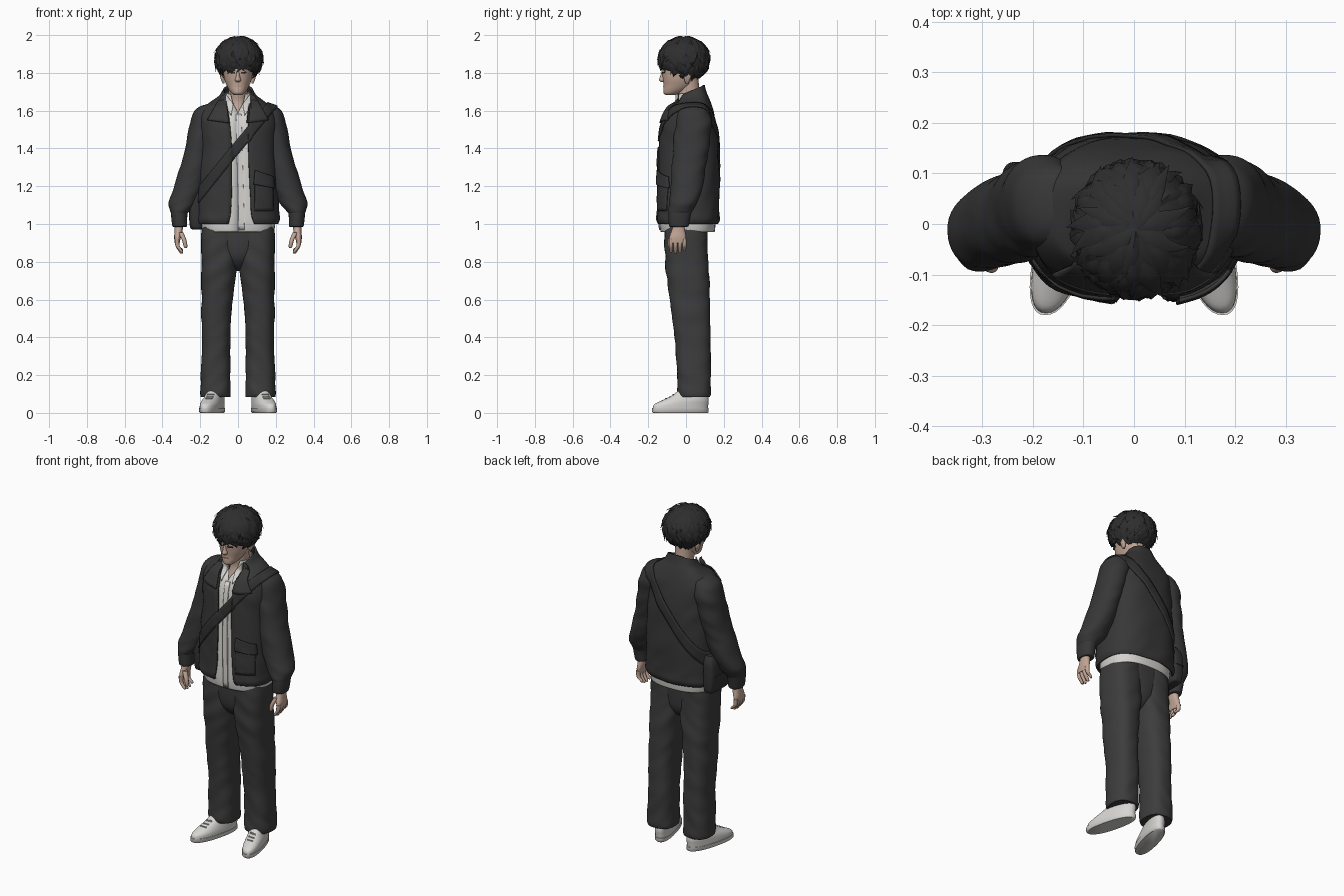
import bpy, bmesh, math, random
from mathutils import Vector, noise
from mathutils.bvhtree import BVHTree

if "Cube" in bpy.data.objects:
    bpy.data.objects.remove(bpy.data.objects["Cube"])

random.seed(4)


def material(name, r, g, b):
    m = bpy.data.materials.new(name)
    m.diffuse_color = (r, g, b, 1)
    m.use_nodes = True
    m.node_tree.nodes["Principled BSDF"].inputs["Base Color"].default_value = m.diffuse_color
    return m


JACKET = material("charcoal jacket", .038, .038, .038)
TROUSER = material("dark grey trousers", .046, .046, .047)
HAIR = material("black hair", .027, .027, .028)
BAG = material("black bag", .031, .031, .032)
SHIRT = material("off white shirt", .66, .65, .62)
SKIN = material("skin", .54, .38, .305)
LIP = material("lips", .42, .25, .21)
SHOE = material("white shoes", .68, .67, .65)
LACE = material("grey laces", .45, .45, .44)


def make(name, verts, faces, mat, mirror=False, thick=0, angle=50, fix=True):
    me = bpy.data.meshes.new(name)
    me.from_pydata([tuple(v) for v in verts], [], faces)
    if fix:
        bm = bmesh.new()
        bm.from_mesh(me)
        bmesh.ops.recalc_face_normals(bm, faces=bm.faces)
        bm.to_mesh(me)
        bm.free()
    me.materials.append(mat)
    me.shade_smooth()
    me.set_sharp_from_angle(angle=math.radians(angle))
    ob = bpy.data.objects.new(name, me)
    bpy.context.collection.objects.link(ob)
    if thick:
        s = ob.modifiers.new("thickness", 'SOLIDIFY')
        s.thickness, s.offset = thick, -1
    if mirror:
        ob.modifiers.new("mirror", 'MIRROR')
    return ob


def smooth_rings(rings, steps):
    out = []
    for i in range(len(rings) - 1):
        a, b, c, d = (rings[max(0, min(len(rings) - 1, i + k))] for k in (-1, 0, 1, 2))
        for s in range(steps):
            t = s / steps
            out.append([.5 * (2 * q + (r - p) * t + (2 * p - 5 * q + 4 * r - u) * t * t
                              + (3 * q - p - 3 * r + u) * t ** 3) for p, q, r, u in zip(a, b, c, d)])
    return out + [list(rings[-1])]


# Ring: z, centre x, half width, front y, back y, tilt, then optional front opening left and right
def loft(name, rings, mat, n=2.3, seg=40, steps=4, wrinkle=0, shear=0, **kw):
    rings = [r if len(r) > 5 else tuple(r) + (0,) for r in rings]
    is_open = len(rings[0]) > 6
    rings = smooth_rings(rings, steps) if steps > 1 else rings
    cols = seg + 1 if is_open else seg
    verts, faces = [], []
    for r in rings:
        z, cx, rx, yf, yb, tilt = r[:6]
        cy, ry = (yf + yb) / 2, (yb - yf) / 2
        a0, a1 = 0, 2 * math.pi
        if is_open:
            left, right = (min(1, max(0, g) / rx) ** (n / 2) for g in (-r[6], r[7]))
            a0, a1 = -math.acos(right), math.pi + math.acos(left)
        for j in range(cols):
            a = a0 + (a1 - a0) * j / seg
            c, s = math.cos(a), math.sin(a)
            dx = rx * math.copysign(abs(c) ** (2 / n), c)
            dy = ry * math.copysign(abs(s) ** (2 / n), s)
            f = 1 + wrinkle * noise.noise(Vector(((cx + dx) * 8, (cy + dy) * 8, z * 15 + dx * 12)))
            x, y = cx + dx * f, cy + dy * f
            verts.append((x - y * shear, y, z + tilt * dy))
    for i in range(len(rings) - 1):
        for j in range(seg):
            k = (j + 1) % cols
            faces.append((i * cols + j, i * cols + k, (i + 1) * cols + k, (i + 1) * cols + j))
    if not is_open:
        faces += [tuple(range(cols))[::-1], tuple(range(len(verts) - cols, len(verts)))]
    return make(name, verts, faces, mat, fix=not is_open, **kw)


def tree(*obs):
    vs, fs = [], []
    for o in obs:
        base = len(vs)
        vs += [v.co.copy() for v in o.data.vertices]
        fs += [[base + i for i in p.vertices] for p in o.data.polygons]
    return BVHTree.FromPolygons(vs, fs)


# Thin plate laid on the front of a surface; corners are x, z pairs
def patch(name, corners, bvh, mat, lift=.006, thick=.008, ymax=0, n=10, **kw):
    a, b, c, d = (Vector(p) for p in corners)
    verts, faces = [], []
    for i in range(n + 1):
        for j in range(n + 1):
            p = a.lerp(b, j / n).lerp(d.lerp(c, j / n), i / n)
            hit = bvh.ray_cast(Vector((p.x, -1, p.y)), Vector((0, 1, 0)))[0]
            verts.append((p.x, (min(hit.y, ymax) if hit else ymax) - lift, p.y))
    for i in range(n):
        for j in range(n):
            k = i * (n + 1) + j
            faces.append((k, k + 1, k + n + 2, k + n + 1))
    ob = make(name, verts, faces, mat, fix=False, thick=thick, **kw)
    ob.modifiers["thickness"].offset = 0
    return ob


# Shoes
loft("shoe_sole", [(0, .13, .048, -.175, .115), (.006, .13, .053, -.18, .12), (.025, .13, .054, -.18, .12)],
     SHOE, n=2.3, steps=1, shear=.25, mirror=True)
loft("shoe_upper", [(.025, .13, .051, -.176, .116), (.045, .13, .051, -.168, .118), (.065, .13, .049, -.13, .12),
                    (.085, .128, .045, -.088, .118), (.11, .126, .042, -.05, .115), (.135, .126, .039, -.03, .11)],
     SHOE, n=2.3, shear=.25, mirror=True)
for y, z in ((-.108, .073), (-.088, .083), (-.068, .096)):
    loft("shoelace", [(z - .006, .128, .02, y - .004, y + .007), (z + .005, .128, .018, y - .002, y + .007)],
         LACE, steps=1, seg=12, shear=.25, mirror=True)

# Trousers
loft("trouser_leg", [(.085, .118, .077, -.042, .126), (.11, .118, .08, -.048, .132), (.2, .118, .078, -.046, .131),
                     (.35, .117, .075, -.055, .13), (.5, .114, .079, -.072, .128), (.65, .107, .086, -.092, .126),
                     (.78, .1, .096, -.108, .12), (.9, .097, .099, -.114, .113), (1.0, .094, .095, -.112, .113)],
     TROUSER, n=2.5, steps=7, wrinkle=.06, mirror=True)
loft("trouser_seat", [(.752, 0, .02, -.02, .04), (.775, 0, .05, -.06, .075), (.82, 0, .09, -.096, .1),
                      (.88, 0, .12, -.109, .108), (.95, 0, .15, -.112, .112), (1.03, 0, .16, -.112, .115)],
     TROUSER, n=2.5)

# Head and neck
head = loft("head", [(1.682, 0, .02, -.106, -.06), (1.692, 0, .034, -.118, -.03), (1.71, 0, .048, -.12, .01),
                     (1.735, 0, .061, -.119, .04), (1.77, 0, .073, -.123, .06), (1.82, 0, .08, -.128, .085),
                     (1.88, 0, .085, -.12, .1), (1.94, 0, .07, -.1, .09)], SKIN, n=2.1, steps=5)
neck = loft("neck", [(1.57, 0, .062, -.064, .1), (1.64, 0, .053, -.038, .085), (1.70, 0, .05, -.045, .072),
                     (1.78, 0, .052, -.05, .065)], SKIN, n=2)
loft("nose", [(1.751, 0, .009, -.132, -.1), (1.762, 0, .016, -.143, -.1), (1.78, 0, .011, -.137, -.1),
              (1.815, 0, .008, -.128, -.1)], SKIN, n=2, seg=16)
ear = loft("ear", [(1.745, .076, .005, -.002, .012), (1.76, .08, .009, -.008, .02), (1.785, .084, .011, -.012, .028),
                   (1.805, .084, .008, -.006, .022)], SKIN, seg=16, mirror=True)
hb = tree(head)
patch("eye", [(.018, 1.797), (.045, 1.799), (.043, 1.806), (.02, 1.805)], hb, HAIR, .002, .004, n=4, mirror=True)
patch("mouth", [(-.02, 1.725), (.02, 1.725), (.018, 1.729), (-.018, 1.729)], hb, LIP, .001, .004, n=6)

# Hair cap with a hairline that drops toward the nape
HC, HR = Vector((.004, -.01, 1.872)), Vector((.124, .134, .118))


def hairline(phi):
    back = .5 - .5 * math.cos(phi)
    return math.radians(115 + 43 * back)


def scalp(th, phi, f=1):
    v = Vector((math.sin(th) * math.sin(phi) * HR.x, -math.sin(th) * math.cos(phi) * HR.y, math.cos(th) * HR.z))
    p = HC + v * f
    p.z = min(p.z, 2.0)
    return p


NS, NR = 48, 14
verts = [scalp((i + .02) / NR * hairline(math.tau * j / NS), math.tau * j / NS) for i in range(NR + 1) for j in range(NS)]
faces = [(i * NS + j, i * NS + (j + 1) % NS, (i + 1) * NS + (j + 1) % NS, (i + 1) * NS + j)
         for i in range(NR) for j in range(NS)]
verts.append(Vector((0, 0, 1.82)))
faces += [(NR * NS + j, NR * NS + (j + 1) % NS, len(verts) - 1) for j in range(NS)] + [tuple(range(NS))]
make("hair_cap", verts, faces, HAIR)

# Overlapping pointed locks combed outward from the crown
verts, faces = [], []
for start, count, length in ((8, 11, 55), (32, 17, 48), (55, 22, 42), (78, 26, 36), (100, 28, 32), (122, 26, 28)):
    for k in range(count):
        phi = math.tau * (k + random.uniform(-.4, .4)) / count
        t0 = math.radians(start + random.uniform(-10, 10))
        t1 = min(t0 + math.radians(length), hairline(phi) + math.radians(random.uniform(2, 12)))
        if t1 - t0 < .2:
            continue
        twist, w, curl = random.uniform(-.35, .35), random.uniform(.014, .023), random.uniform(.02, .17)
        curl *= .6 + .4 * abs(math.sin(phi))
        base = len(verts)
        for s in range(6):
            t = s / 5
            th, ph, f = t0 + (t1 - t0) * t, phi + twist * t * t, 1 + curl * t ** 3
            side = Vector((math.cos(ph), math.sin(ph), 0)) * w * (.35 + 1.6 * t if t < .4 else 1.65 * (1 - t))
            p = scalp(th, ph, f)
            verts += [p - side, scalp(th, ph, f + .085 * (1 - t) * min(1, t * 5)), p + side]
        for s in range(5):
            for j in range(3):
                a, b = base + s * 3 + j, base + s * 3 + (j + 1) % 3
                faces.append((a, b, b + 3, a + 3))
make("hair_locks", verts, faces, HAIR)

# Shirt, closed down the front and opening at the throat
shirt = loft("shirt", [(.958, 0, .19, -.134, .152, 0, 0, 0), (1.02, 0, .198, -.14, .157, 0, 0, 0),
                       (1.2, 0, .192, -.136, .157, 0, 0, 0), (1.4, 0, .18, -.128, .15, 0, 0, 0),
                       (1.52, 0, .18, -.116, .138, 0, 0, 0), (1.585, 0, .165, -.094, .125, 0, 0, 0),
                       (1.63, 0, .11, -.068, .105, .15, -.014, .014), (1.66, 0, .076, -.054, .09, .25, -.028, .028),
                       (1.694, 0, .066, -.047, .08, .1, -.04, .04)], SHIRT, n=2.5, thick=.004)
sb = tree(shirt, neck)
patch("shirt_placket", [(.004, .968), (.034, .968), (.018, 1.58), (-.01, 1.58)], sb, SHIRT, .004, .006, n=24)

# Jacket shell with an open front and standing collar
jacket = loft("jacket", [(1.0, 0, .214, -.15, .166, 0, -.05, .085), (1.025, 0, .222, -.158, .177, 0, -.045, .078),
                         (1.07, 0, .218, -.156, .176, 0, -.038, .07), (1.2, 0, .212, -.153, .178, 0, -.033, .063),
                         (1.4, 0, .202, -.146, .172, 0, -.033, .055), (1.52, 0, .204, -.134, .16, 0, -.042, .055),
                         (1.58, 0, .203, -.112, .15, 0, -.05, .06), (1.62, 0, .18, -.09, .138, 0, -.056, .064),
                         (1.65, 0, .138, -.066, .122, .15, -.06, .066), (1.673, 0, .102, -.05, .11, .3, -.06, .066),
                         (1.708, 0, .08, -.035, .1, .42, -.06, .064)],
              JACKET, n=2.5, seg=56, steps=5, wrinkle=.035, thick=.01)
jb = tree(jacket, shirt, neck)
for s in (-1, 1):
    patch("jacket_lapel", [(s * .048, 1.535), (s * .162, 1.55), (s * .09, 1.675), (s * .066, 1.69)],
          jb, JACKET, .01, .008, ymax=-.03)
    patch("shirt_collar", [(s * .036, 1.575), (s * .066, 1.62), (s * .066, 1.69), (s * .024, 1.635)],
          sb, SHIRT, .008, .006, ymax=-.045)
patch("pocket_pouch", [(.088, 1.07), (.185, 1.07), (.185, 1.24), (.09, 1.26)], jb, JACKET, .003, .006)
patch("pocket_flap", [(.083, 1.21), (.192, 1.19), (.188, 1.25), (.09, 1.285)], jb, JACKET, .01)

# Sleeves and cuffs
sleeve = loft("sleeve", [(1.055, .311, .042, -.088, .026), (1.075, .308, .055, -.092, .038), (1.12, .29, .076, -.09, .066),
                         (1.19, .264, .08, -.085, .086), (1.28, .235, .078, -.075, .103), (1.38, .212, .073, -.067, .118),
                         (1.48, .192, .072, -.06, .13), (1.55, .176, .072, -.052, .134), (1.595, .166, .066, -.04, .122),
                         (1.622, .152, .048, -.02, .1), (1.636, .138, .02, .005, .06)],
              JACKET, n=2.1, steps=6, wrinkle=.1, mirror=True)
loft("cuff", [(.985, .309, .035, -.084, .008), (.992, .309, .039, -.09, .015), (1.03, .311, .042, -.092, .022),
              (1.065, .311, .044, -.092, .03)], JACKET, n=2.2, mirror=True)

# Hands
loft("palm", [(.9, .322, .013, -.088, -.004), (.93, .32, .018, -.088, 0), (.96, .315, .021, -.078, -.004),
              (1.0, .312, .023, -.066, -.01)], SKIN, seg=20, mirror=True)
for k, drop in enumerate((.006, 0, .003, .014)):
    y = -.079 + .0235 * k
    loft("finger", [(.843 + drop, .298, .006, y - .005, y + .005), (.852 + drop, .302, .01, y - .009, y + .009),
                    (.885, .32, .011, y - .011, y + .011), (.92, .323, .012, y - .012, y + .012)],
         SKIN, n=2, seg=12, mirror=True)
loft("thumb", [(.872, .277, .004, -.088, -.08), (.882, .278, .01, -.095, -.075), (.915, .285, .012, -.096, -.068),
               (.955, .304, .015, -.083, -.053)], SKIN, n=2, seg=12, mirror=True)

# Cross-body strap, wrapped around torso and left shoulder
outer = tree(jacket, shirt, sleeve)
mid, along = Vector((-.005, .015, 1.405)), Vector((.37, 0, .45)).normalized()
across = Vector((-along.z, 0, along.x))
verts, faces, N, W = [], [], 96, 4
for i in range(N):
    a = math.tau * i / N
    d = along * math.cos(a) + Vector((0, math.sin(a), 0))
    for j in range(W + 1):
        o = mid + across * (j / W - .5) * .054
        hit = (outer if math.cos(a) > .2 else jb).ray_cast(o + d * 2, -d)[0]
        verts.append((hit if hit else o + d * .2) + d.normalized() * .008)
for i in range(N):
    for j in range(W):
        a, b = i * (W + 1) + j, ((i + 1) % N) * (W + 1) + j
        faces.append((a, b, b + 1, a + 1))
make("bag_strap", verts, faces, BAG, thick=.007)

# Bag on the right hip, with a flap
loft("bag", [(.972, -.218, .024, -.05, .1), (.985, -.22, .034, -.064, .116), (1.05, -.222, .037, -.068, .12),
             (1.15, -.218, .033, -.06, .112), (1.185, -.21, .022, -.045, .095)], BAG, n=4)
loft("bag_flap", [(1.075, -.224, .04, -.07, .123), (1.15, -.22, .037, -.064, .117), (1.19, -.211, .025, -.047, .098)],
     BAG, n=4)
